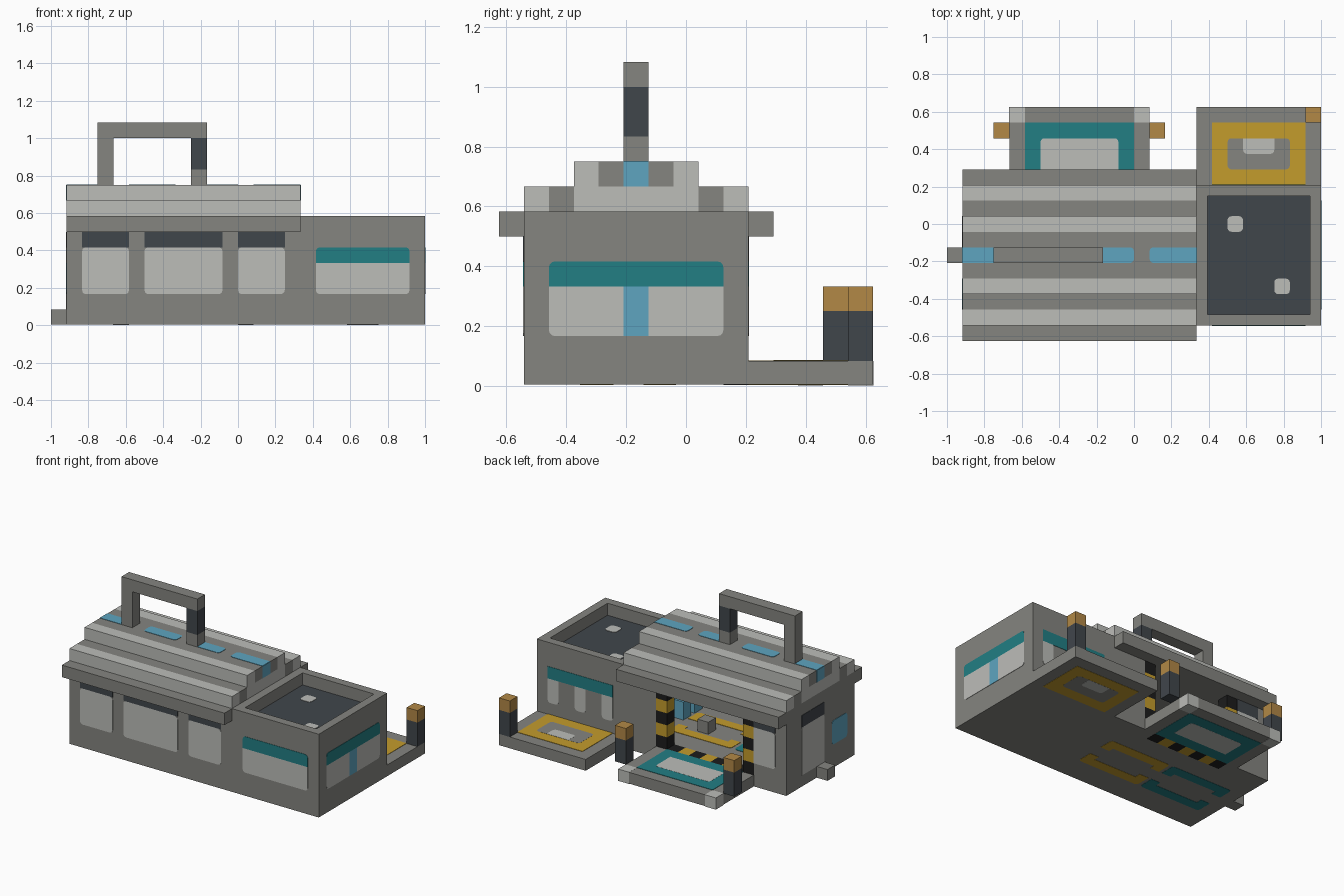
import bpy, bmesh, math
from mathutils import Vector

cube = bpy.data.objects.get("Cube")
if cube:
    bpy.data.objects.remove(cube, do_unlink=True)

U = 1 / 12      # grid module
SKIN = 0.03     # plate thickness in modules


def material(name, rgb):
    lin = [((c / 255 + 0.055) / 1.055) ** 2.4 for c in rgb] + [1]
    m = bpy.data.materials.new(name)
    m.use_nodes = True
    m.diffuse_color = lin
    m.node_tree.nodes["Principled BSDF"].inputs["Base Color"].default_value = lin
    return m


GREY = material("concrete grey", (133, 133, 128))
LIGHT = material("light grey", (188, 189, 185))
DARK = material("dark slate", (64, 70, 75))
TEAL = material("teal", (34, 126, 132))
YELLOW = material("yellow", (196, 156, 44))
ORANGE = material("orange", (178, 136, 70))
BLUE = material("blue", (94, 165, 192))
BLACK = material("black", (28, 28, 28))


def finish(name, bm, *mats):
    bmesh.ops.recalc_face_normals(bm, faces=bm.faces)
    mesh = bpy.data.meshes.new(name)
    bm.to_mesh(mesh)
    bm.free()
    for m in mats:
        mesh.materials.append(m)
    ob = bpy.data.objects.new(name, mesh)
    bpy.context.scene.collection.objects.link(ob)
    return ob


def box_mesh(x, y, z):
    bm = bmesh.new()
    bmesh.ops.create_cube(bm, size=1)
    for v in bm.verts:
        v.co = Vector(r[0] + (c + 0.5) * (r[1] - r[0]) for r, c in zip((x, y, z), v.co)) * U
    return bm


def box(name, mat, x, y, z):
    return finish(name, box_mesh(x, y, z), mat)


def plate(name, mat, axis, pos, a, b, side=1, round_at="", layer=1):
    """Thin painted panel; round_at lists corners 0..3 from low-low, counterclockwise."""
    pts = []
    r = 0.25
    for i, (ca, cb) in enumerate(((a[0], b[0]), (a[1], b[0]), (a[1], b[1]), (a[0], b[1]))):
        if str(i) not in round_at:
            pts.append((ca, cb))
            continue
        oa = ca + (r if i in (0, 3) else -r)
        ob = cb + (r if i < 2 else -r)
        for k in range(4):
            t = math.pi * (1 + i / 2 + k / 6)
            pts.append((oa + r * math.cos(t), ob + r * math.sin(t)))
    place = {"x": lambda p, d: (d, *p), "y": lambda p, d: (p[0], d, p[1]),
             "z": lambda p, d: (*p, d)}[axis]
    bm = bmesh.new()
    face = bm.faces.new([bm.verts.new(Vector(place(p, pos)) * U) for p in pts])
    out = bmesh.ops.extrude_face_region(bm, geom=[face])["geom"]
    push = Vector(place((0, 0), side * SKIN * layer)) * U
    bmesh.ops.translate(bm, vec=push, verts=[g for g in out if isinstance(g, bmesh.types.BMVert)])
    return finish(name, bm, mat)


def both_sides(name, mat, a, b, round_at="", layer=1):
    """Paint showing on the top and the underside of the one-module floor."""
    plate(name + "_top", mat, "z", 1, a, b, 1, round_at, layer)
    plate(name + "_under", mat, "z", SKIN * 2, a, b, -1, round_at, layer * 0.6)


# Floors and walls of the main hall
base = (SKIN * 2, 1)
wall = (1, 6)
box("hall_floor", GREY, (-11, 4), (-6.5, 2.5), base)
box("front_wall", GREY, (-11, 4), (-6.5, -5.5), wall)
box("end_wall", GREY, (-11, -10), (-5.5, 2.5), wall)
box("dividing_wall", GREY, (3, 4), (-5.5, 2.5), wall)
box("back_wall_right", GREY, (-10, -8), (1.5, 2.5), wall)
box("back_wall_left", GREY, (1, 3), (1.5, 2.5), wall)
box("end_step", GREY, (-12, -11), (-2.5, -1.5), base)

# Striped gate posts and threshold
for x in (-8, 0):
    for z in range(1, 6):
        box("gate_post", YELLOW if z % 2 == 0 else BLACK, (x, x + 1), (1.5, 2.5), (z, z + 1))
for x in range(-7, 0):
    both_sides("threshold", BLACK if x % 2 else YELLOW, (x, x + 1), (1.5, 2.5))

# Stepped roof with raised stripes of lighter panels
length = (-11, 4)
box("eave", GREY, length, (-7.5, 3.5), (6, 7))
box("roof_core", LIGHT, length, (-4.5, 0.5), (7, 8))
box("roof_top", GREY, length, (-3.5, -0.5), (8, 9))
for s in (-1, 1):
    def span(lo, hi):
        return tuple(sorted((-2 + s * lo, -2 + s * hi)))
    box("roof_edge", LIGHT, length, span(3.5, 4.5), (7, 8))
    box("roof_channel", GREY, length, span(2.5, 3.5), (7, 8))
    box("roof_top_edge", LIGHT, length, span(1.5, 2.5), (8, 9))
for x, corners in (((-11, -9), ""), ((-7, -4), "0123"), ((-2, 0), "12"), ((1, 4), "03")):
    plate("roof_light", BLUE, "z", 9, x, (-2.5, -1.5), 1, corners)
for x, s in ((-11, -1), (4, 1)):
    plate("roof_end_light", BLUE, "x", x, (-2.5, -1.5), (8, 9), s)

# Roof gantry
box("gantry_beam", GREY, (-9, -2), (-2.5, -1.5), (12, 13))
box("gantry_leg_right", GREY, (-9, -8), (-2.5, -1.5), (9, 12))
box("gantry_leg_left_foot", GREY, (-3, -2), (-2.5, -1.5), (9, 10))
box("gantry_leg_left", DARK, (-3, -2), (-2.5, -1.5), (10, 12))

# Annex with a sunken roof
bm = box_mesh((4, 12), (-6.5, 2.5), (SKIN * 2, 7))
bm.normal_update()
top = max(bm.faces, key=lambda f: f.calc_center_median().z)
bmesh.ops.inset_region(bm, faces=[top], thickness=U)
rim = bmesh.ops.extrude_face_region(bm, geom=[top])["geom"]
well = [g for g in rim if isinstance(g, bmesh.types.BMFace)][0]
bmesh.ops.delete(bm, geom=[f for f in [top] if f.is_valid], context="FACES_ONLY")
bmesh.ops.translate(bm, vec=(0, 0, -U), verts=well.verts)
well.material_index = 1
finish("annex", bm, GREY, DARK)
for x, y in ((6, -0.5), (9, -4.5)):
    plate("annex_roof_vent", LIGHT, "z", 6, (x, x + 1), (y, y + 1), 1, "0123")

# Front windows of the hall, painted outside and inside
for x in ((-10, -7), (-6, -1), (0, 3)):
    for y, s in ((-6.5, -1), (-5.5, 1)):
        plate("hall_window", LIGHT, "y", y, x, (2, 5), s, "0123")
        plate("hall_window_head", DARK, "y", y, x, (5, 6), s)

# Back and end windows of the hall
plate("back_window", LIGHT, "y", 2.5, (-10, -8), (2, 5), 1, "03")
plate("back_window_head", DARK, "y", 2.5, (-10, -8), (5, 6))
plate("end_door", LIGHT, "x", -11, (-2.5, 0.5), (1, 5), -1, "23")
plate("end_door_head", DARK, "x", -11, (-2.5, 0.5), (5, 6), -1)
plate("end_window", BLUE, "x", -11, (-5.5, -3.5), (2, 4), -1, "0123")

# Annex windows
plate("annex_front_window", LIGHT, "y", -6.5, (5, 11), (2, 4), -1, "01")
plate("annex_front_head", TEAL, "y", -6.5, (5, 11), (4, 5), -1, "23")
for y, m, corners in (((-5.5, -2.5), LIGHT, "0"), ((-2.5, -1.5), BLUE, ""), ((-1.5, 1.5), LIGHT, "1")):
    plate("annex_side_window", m, "x", 12, y, (2, 4), 1, corners)
plate("annex_side_head", TEAL, "x", 12, (-5.5, 1.5), (4, 5), 1, "23")
plate("annex_back_head", TEAL, "y", 2.5, (5, 11), (4, 5))
for x in (5, 7.5, 10):
    plate("annex_back_window", LIGHT, "y", 2.5, (x, x + 1), (2, 4), 1, "01")

# Loading pad behind the annex
box("annex_pad", GREY, (4, 12), (2.5, 7.5), base)
both_sides("pad_border", YELLOW, (5, 11), (2.5, 6.5))
both_sides("pad_middle", GREY, (6, 10), (3.5, 5.5), "0123", 1.3)
both_sides("pad_mark", LIGHT, (7, 9), (4.5, 5.5), "01", 1.6)

# Dock behind the hall
box("dock", GREY, (-8, 1), (2.5, 7.5), base)
for x in (-8, 0):
    box("dock_corner", LIGHT, (x - 0.01, x + 1.01), (6.5, 7.51), (SKIN, 1.01))
both_sides("dock_border", TEAL, (-7, 0), (2.5, 6.5))
both_sides("dock_middle", LIGHT, (-6, -1), (3.5, 5.5), "23", 1.3)

# Beacon posts
for x, y in ((-9, 5.5), (1, 5.5), (11, 6.5)):
    box("beacon_post", DARK, (x, x + 1), (y, y + 1), (1, 3))
    box("beacon_cap", ORANGE, (x, x + 1), (y, y + 1), (3, 4))

# Floor markings: a ring broken in the middle of its sides
for x, m in ((-4, YELLOW), (-10, TEAL)):
    x0, x1 = x + 0.15, x + 5.85
    for y in (-4.25, -1.25):
        both_sides("floor_mark_long", m, (x0, x1), (y, y + 0.85), "0123")
    for a in (x0, x1 - 0.85):
        for y in (-3.5, -1.7):
            both_sides("floor_mark_hook", m, (a, a + 0.85), (y, y + 0.6))

# Things standing inside the hall
box("workbench", GREY, (-1, 0), (-2.5, -1.5), (1, 2))
for y in (-5, -3.5):
    box("storage_tank", BLUE, (2, 3), (y, y + 1), (1, 2.5))
